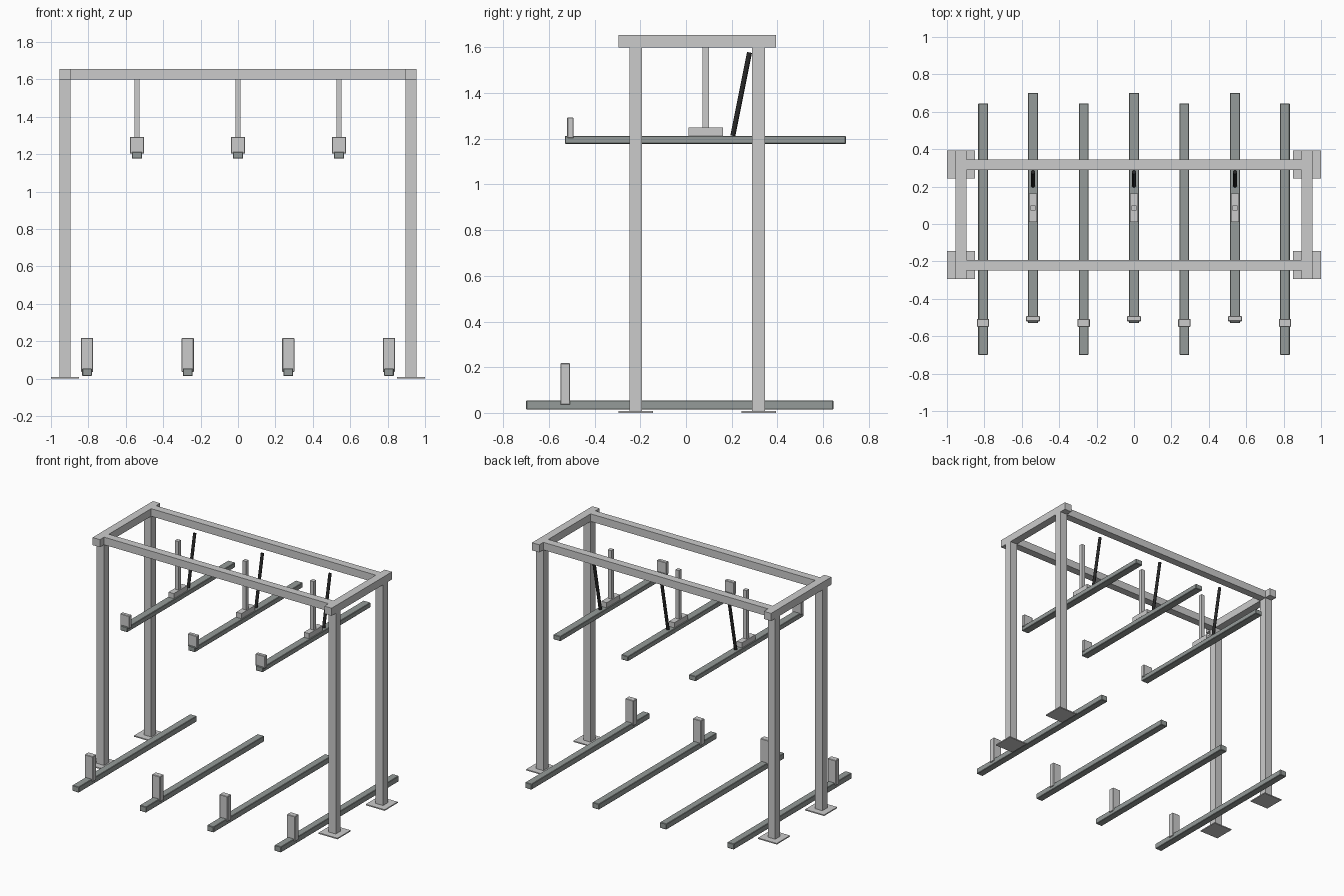
import bpy, math
from mathutils import Vector

if "Cube" in bpy.data.objects:
    bpy.data.objects.remove(bpy.data.objects["Cube"])


def box(name, x, y, z, bevel=0.0):
    """Box from (min, max) ranges on each axis."""
    bpy.ops.mesh.primitive_cube_add(
        size=1, location=[(r[0] + r[1]) / 2 for r in (x, y, z)])
    o = bpy.context.object
    o.name = name
    o.scale = [r[1] - r[0] for r in (x, y, z)]
    bpy.ops.object.transform_apply(location=False, rotation=False, scale=True)
    if bevel:
        m = o.modifiers.new("edge", 'BEVEL')
        m.width = bevel
        m.segments = 1
    return o


def around(c, w):
    return (c - w / 2, c + w / 2)


def rod(name, a, b, r, mat):
    a, b = Vector(a), Vector(b)
    d = b - a
    bpy.ops.mesh.primitive_cylinder_add(
        vertices=16, radius=r, depth=d.length, location=(a + b) / 2,
        rotation=d.to_track_quat('Z', 'Y').to_euler())
    o = bpy.context.object
    o.name = name
    o.data.materials.append(mat)
    bpy.ops.object.shade_smooth_by_angle(angle=math.radians(40))


def material(name, c):
    m = bpy.data.materials.new(name)
    m.diffuse_color = (*c, 1)
    m.use_nodes = True
    m.node_tree.nodes["Principled BSDF"].inputs["Base Color"].default_value = m.diffuse_color
    return m


steel = material("dark_grey", (0.30, 0.33, 0.32))
black = material("black", (0.02, 0.02, 0.02))

POST_Y = (-0.22, 0.318)

# Frame: posts with foot plates and side beams at each end
for s in (-1, 1):
    for y in POST_Y:
        box("post", around(s * 0.925, 0.058), around(y, 0.056), (0.0, 1.6))
        box("foot_plate", around(s * 0.925, 0.15), around(y, 0.15), (0.0, 0.008))
    box("side_beam", around(s * 0.925, 0.058), (-0.295, 0.393), (1.6, 1.655))

# Long top beams between the side beams
for y in POST_Y:
    box("long_beam", (-0.896, 0.896), around(y, 0.056), (1.6, 1.655))

# Hanging arms with stop, mount block, hanger and diagonal strut
for x in (-0.54, 0, 0.54):
    arm = box("upper_arm", around(x, 0.056), (-0.53, 0.70), (1.178, 1.213), 0.003)
    arm.data.materials.append(steel)
    box("arm_stop", around(x, 0.074), (-0.52, -0.492), (1.203, 1.293), 0.003)
    box("mount_block", around(x, 0.042), (0.01, 0.163), (1.213, 1.25))
    box("hanger", around(x, 0.028), (0.072, 0.1), (1.25, 1.6))
    rod("strut", (x, 0.205, 1.213), (x, 0.278, 1.578), 0.011, black)

# Floor rails with upright stops
for x in (-0.807, -0.269, 0.269, 0.807):
    rail = box("floor_rail", around(x, 0.052), (-0.70, 0.645), (0.014, 0.055), 0.003)
    rail.data.materials.append(steel)
    box("rail_stop", around(x, 0.065), (-0.55, -0.507), (0.036, 0.218), 0.003)
